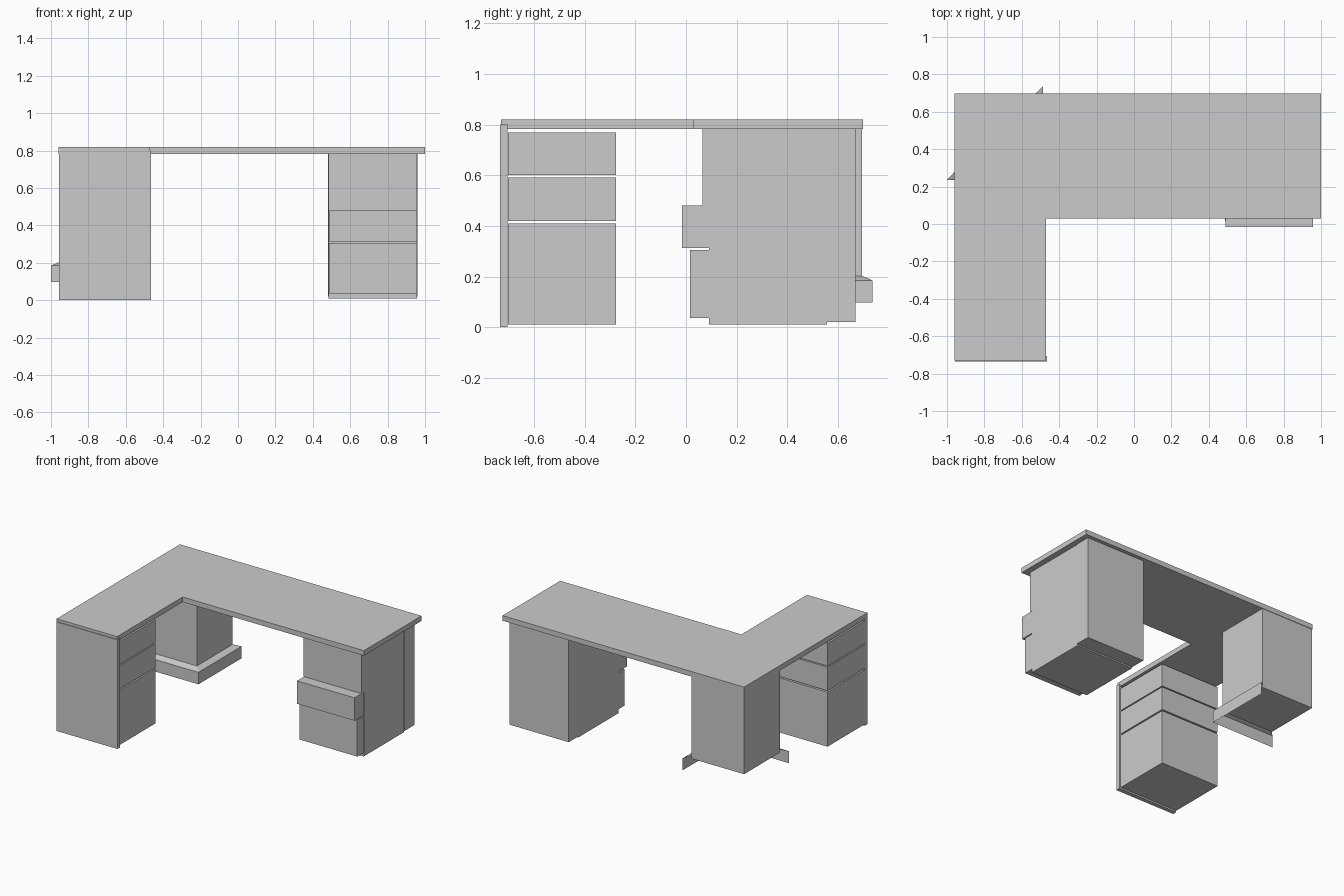
import bpy, bmesh

if "Cube" in bpy.data.objects:
    bpy.data.objects.remove(bpy.data.objects["Cube"])


def make_object(name, bm):
    mesh = bpy.data.meshes.new(name)
    bm.to_mesh(mesh)
    bm.free()
    obj = bpy.data.objects.new(name, mesh)
    bpy.context.collection.objects.link(obj)
    return obj


def prism(name, outline, z0, z1):
    bm = bmesh.new()
    face = bm.faces.new([bm.verts.new((x, y, z0)) for x, y in outline])
    up = bmesh.ops.extrude_face_region(bm, geom=[face])["geom"]
    bmesh.ops.translate(bm, vec=(0, 0, z1 - z0),
                        verts=[v for v in up if isinstance(v, bmesh.types.BMVert)])
    bmesh.ops.recalc_face_normals(bm, faces=bm.faces)
    return make_object(name, bm)


def box(name, x, y, z):
    return prism(name, [(x[0], y[0]), (x[1], y[0]), (x[1], y[1]), (x[0], y[1])], *z)


# L-shaped desktop
prism("desktop", [(-0.96, -0.73), (-0.47, -0.73), (-0.47, 0.03),
                  (1.0, 0.03), (1.0, 0.698), (-0.96, 0.698)], 0.783, 0.82)

# Return wing: end panel with three drawers, thin gaps between them
box("end_panel", (-0.956, -0.464), (-0.735, -0.705), (0, 0.8))
for i, z in enumerate([(0.01, 0.41), (0.42, 0.592), (0.6, 0.768)]):
    box(f"wing_drawer_{i + 1}", (-0.955, -0.475), (-0.703, -0.276), z)

# Right pedestal: case, back section and stepped drawer fronts
box("pedestal_case", (0.485, 0.957), (0.09, 0.556), (0.01, 0.783))
box("pedestal_back", (0.482, 0.961), (0.556, 0.67), (0.02, 0.783))
box("upper_drawer_front", (0.485, 0.957), (0.065, 0.09), (0.48, 0.783))
box("open_drawer", (0.49, 0.956), (-0.016, 0.09), (0.312, 0.48))
box("lower_drawer_front", (0.487, 0.956), (0.016, 0.09), (0.037, 0.305))

# Corner pedestal
box("corner_pedestal", (-0.958, -0.53), (0.28, 0.695), (0.18, 0.783))

# Thin flared skirt around the two inner sides of the corner pedestal
bm = bmesh.new()
inner = [(-0.958, 0.28), (-0.53, 0.28), (-0.53, 0.695)]
outer = [(-1.0, 0.236), (-0.486, 0.236), (-0.486, 0.736)]
rows = [[bm.verts.new((x, y, z)) for x, y in path]
        for path, z in ((outer, 0.097), (outer, 0.185), (inner, 0.203))]
for low, high in zip(rows, rows[1:]):
    for i in range(2):
        bm.faces.new((low[i], low[i + 1], high[i + 1], high[i]))
make_object("corner_skirt", bm)
